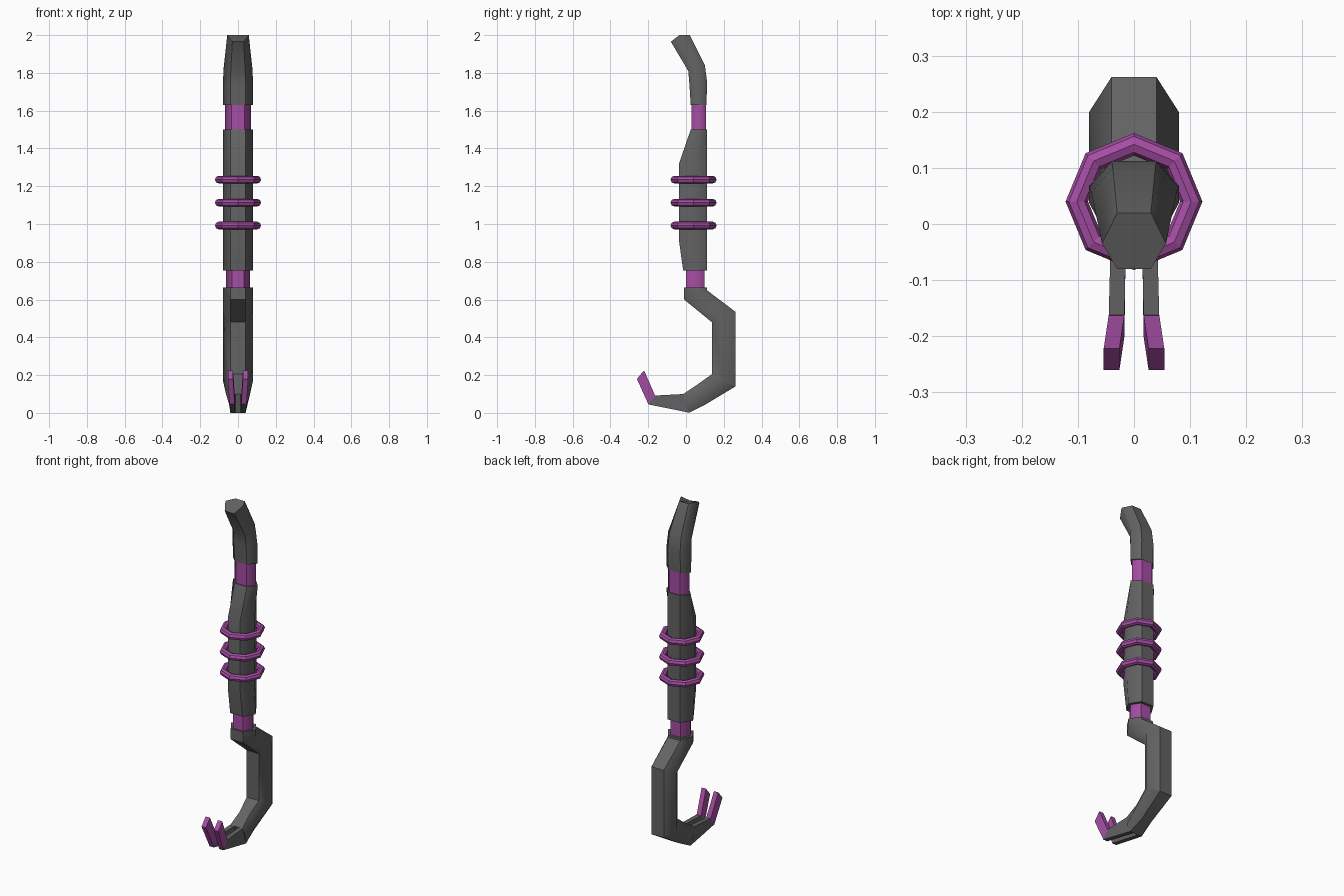
import bpy, bmesh, math

if "Cube" in bpy.data.objects:
    bpy.data.objects.remove(bpy.data.objects["Cube"])


def material(name, color):
    m = bpy.data.materials.new(name)
    m.diffuse_color = (*color, 1)
    m.use_nodes = True
    m.node_tree.nodes["Principled BSDF"].inputs["Base Color"].default_value = m.diffuse_color
    return m


purple = material("purple", (0.38, 0.075, 0.37))
dark = material("dark_grey", (0.125, 0.125, 0.125))


def loft(name, sections, mat=dark, soft=()):
    """Skin closed cross-sections, cap both ends; 'soft' corners shade smooth."""
    bm = bmesh.new()
    rings = [[bm.verts.new(p) for p in s] for s in sections]
    n = len(rings[0])
    for a, b in zip(rings, rings[1:]):
        for i in range(n):
            j = (i + 1) % n
            bm.faces.new((a[i], a[j], b[j], b[i]))
    bm.faces.new(rings[0])
    bm.faces.new(rings[-1])
    bmesh.ops.recalc_face_normals(bm, faces=bm.faces)
    for f in bm.faces:
        f.smooth = True
    for e in bm.edges:
        e.smooth = e.calc_face_angle(0) < math.radians(30)
    for a, b in zip(rings, rings[1:]):
        for i in soft:
            bm.edges.get((a[i], b[i])).smooth = True
    me = bpy.data.meshes.new(name)
    bm.to_mesh(me)
    bm.free()
    ob = bpy.data.objects.new(name, me)
    bpy.context.collection.objects.link(ob)
    me.materials.append(mat)
    return ob


def hexa(front, back, w, flat=None, mid=None):
    """Hexagon with flat front and back edges, points at +-x."""
    f = flat or w / 2
    m = mid or ((front[0] + back[0]) / 2, (front[1] + back[1]) / 2)
    return [(-f, *front), (f, *front), (w, *m), (f, *back), (-f, *back), (-w, *m)]


def level(z, y0, y1, w):
    return hexa((y0, z), (y1, z), w)


RIDGES = (2, 5)  # side corners of the hexagon

# Bent pommel at the top
loft("pommel", [
    level(1.63, 0.025, 0.108, 0.08),
    hexa((0.018, 1.74), (0.112, 1.75), 0.08),
    hexa((0.012, 1.81), (0.10, 1.84), 0.076),
    hexa((-0.08, 1.965), (0.02, 2.0), 0.057, 0.03, (-0.035, 2.0)),
], dark, RIDGES)

# Grip and its two collars
loft("upper_collar", [level(1.49, 0.03, 0.107, 0.07), level(1.64, 0.03, 0.107, 0.07)], purple, RIDGES)
loft("grip", [
    level(0.755, -0.015, 0.112, 0.08),
    level(0.91, -0.037, 0.112, 0.08),
    level(1.32, -0.037, 0.112, 0.08),
    level(1.50, 0.025, 0.112, 0.08),
], dark, RIDGES)
loft("lower_collar", [level(0.65, 0.0, 0.097, 0.064), level(0.765, 0.0, 0.097, 0.064)], purple, RIDGES)

# Grip rings
for i, z in enumerate((0.992, 1.113, 1.235)):
    bpy.ops.mesh.primitive_torus_add(
        major_segments=8, minor_segments=8, major_radius=0.102,
        minor_radius=0.02, location=(0, 0.04, z))
    ring = bpy.context.object
    ring.name = f"grip_ring_{i + 1}"
    ring.data.materials.append(purple)

# Curved hook
loft("hook", [
    level(0.663, -0.01, 0.11, 0.08),
    hexa((-0.01, 0.60), (0.11, 0.65), 0.08),
    hexa((0.137, 0.48), (0.262, 0.535), 0.08),
    hexa((0.137, 0.205), (0.262, 0.14), 0.08),
    hexa((0.06, 0.15), (0.10, 0.043), 0.063),
    hexa((-0.015, 0.10), (0.015, 0.0), 0.048, 0.04),
], dark, RIDGES)


def bar(top, bottom, x0, x1, s):
    return [(s * x0, *top), (s * x1, *top), (s * x1, *bottom), (s * x0, *bottom)]


# Forked end: two prongs with upturned tips
for side, s in (("right", 1), ("left", -1)):
    loft("prong_" + side, [
        bar((-0.01, 0.10), (0.018, 0.001), 0.014, 0.041, s),
        bar((-0.162, 0.092), (-0.2, 0.045), 0.017, 0.045, s),
    ])
    loft("prong_tip_" + side, [
        bar((-0.162, 0.088), (-0.2, 0.047), 0.017, 0.045, s),
        bar((-0.222, 0.225), (-0.26, 0.18), 0.026, 0.054, s),
    ], purple)
